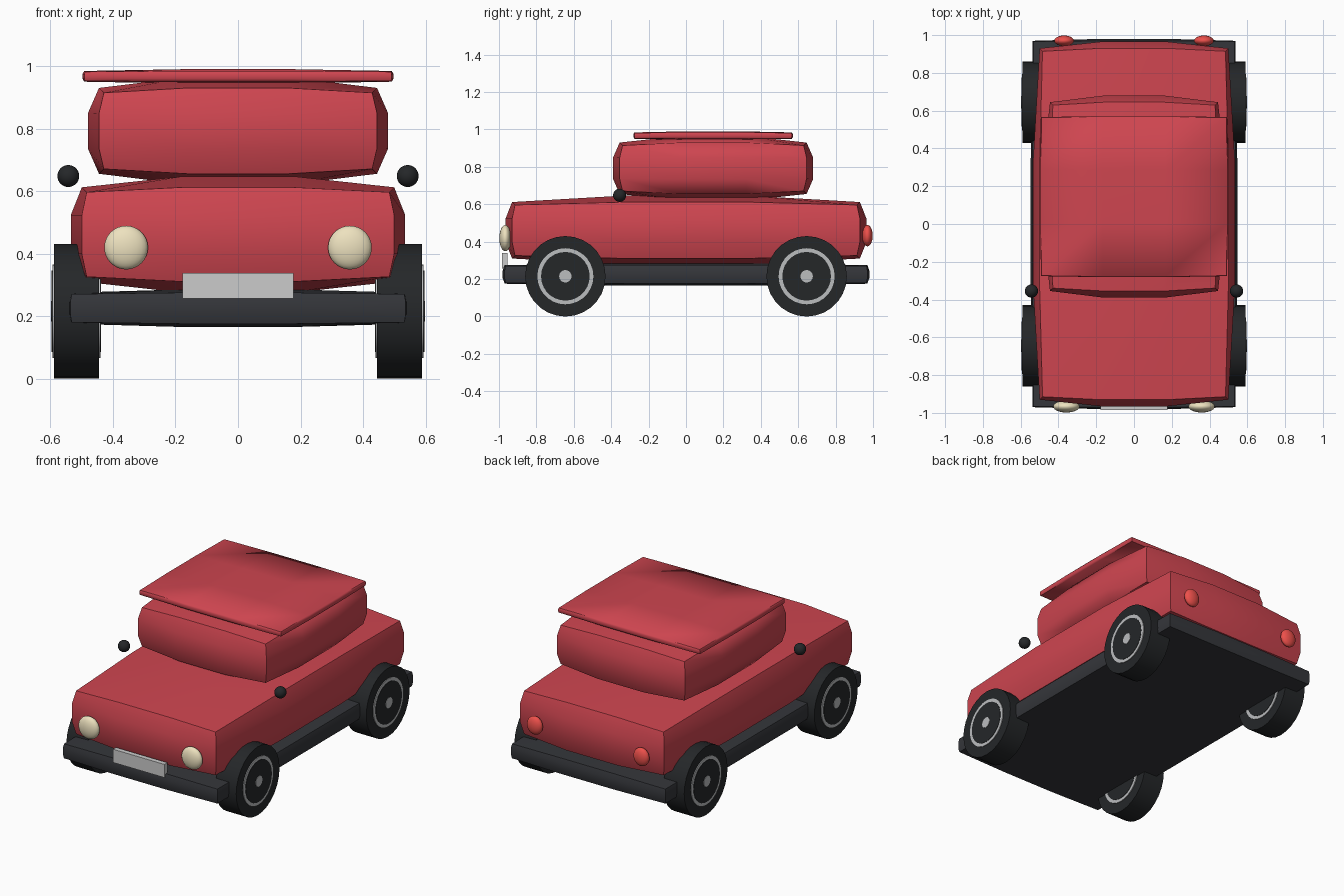
import bpy, bmesh, math
from mathutils import Vector

if "Cube" in bpy.data.objects:
    bpy.data.objects.remove(bpy.data.objects["Cube"])


def paint(name, rgb):
    m = bpy.data.materials.new(name)
    m.diffuse_color = (*rgb, 1)
    m.use_nodes = True
    m.node_tree.nodes["Principled BSDF"].inputs["Base Color"].default_value = m.diffuse_color
    return m


RED = paint("red_paint", (0.62, 0.06, 0.08))
DARK = paint("dark_trim", (0.035, 0.037, 0.043))
BLACK = paint("black_rubber", (0.018, 0.02, 0.022))
SILVER = paint("silver", (0.5, 0.51, 0.52))
CREAM = paint("headlight_cream", (0.85, 0.76, 0.52))
TAIL = paint("tail_red", (0.85, 0.08, 0.07))
PLATE = paint("plate_white", (0.68, 0.69, 0.66))


def finish(name, bm, mat, loc=(0, 0, 0), angle=None):
    me = bpy.data.meshes.new(name)
    bm.to_mesh(me)
    bm.free()
    ob = bpy.data.objects.new(name, me)
    bpy.context.collection.objects.link(ob)
    ob.location = loc
    me.materials.append(mat)
    if angle is not None:
        bpy.ops.object.select_all(action='DESELECT')
        ob.select_set(True)
        bpy.context.view_layer.objects.active = ob
        bpy.ops.object.shade_smooth_by_angle(angle=math.radians(angle))
    return ob


def pillow(name, lo, hi, r, mat, angle=60):
    """Cube cut in thirds, its outer points pulled onto a rounded box."""
    lo, hi = Vector(lo), Vector(hi)
    half = (hi - lo) / 2
    bm = bmesh.new()
    bmesh.ops.create_cube(bm, size=2)
    bmesh.ops.subdivide_edges(bm, edges=bm.edges[:], cuts=2, use_grid_fill=True)
    for v in bm.verts:
        p = Vector(v.co[i] * half[i] for i in range(3))
        core = Vector(max(-(half[i] - r), min(half[i] - r, p[i])) for i in range(3))
        v.co = core + (p - core).normalized() * r
    return finish(name, bm, mat, (lo + hi) / 2, angle)


def ellipsoid(name, loc, radii, mat):
    bm = bmesh.new()
    bmesh.ops.create_uvsphere(bm, u_segments=24, v_segments=16, radius=1)
    bmesh.ops.scale(bm, vec=radii, verts=bm.verts)
    return finish(name, bm, mat, loc, 60)


def disc(name, loc, radius, width, mat):
    """Cylinder lying along x."""
    bm = bmesh.new()
    bmesh.ops.create_cone(bm, cap_ends=True, segments=28, radius1=radius,
                          radius2=radius, depth=width)
    for v in bm.verts:
        v.co = (v.co.z, v.co.x, v.co.y)
    bmesh.ops.recalc_face_normals(bm, faces=bm.faces[:])
    return finish(name, bm, mat, loc, 30)


# Lower body, cabin, roof panel and chassis with bumpers
pillow("body", (-0.535, -0.965, 0.275), (0.535, 0.965, 0.647), 0.12, RED)
pillow("cabin", (-0.48, -0.39, 0.62), (0.48, 0.68, 0.965), 0.12, RED)
pillow("roof_panel", (-0.498, -0.282, 0.944), (0.498, 0.572, 0.99), 0.02, RED)
pillow("chassis", (-0.547, -0.98, 0.165), (0.547, 0.98, 0.285), 0.035, DARK)

# Front plate
bm = bmesh.new()
bmesh.ops.create_cube(bm, size=1)
bmesh.ops.scale(bm, vec=(0.356, 0.03, 0.083), verts=bm.verts)
finish("front_plate", bm, PLATE, (0, -0.97, 0.297))

for side, s in (("left", -1), ("right", 1)):
    # Lamps and mirrors
    ellipsoid(f"{side}_headlight", (s * 0.358, -0.966, 0.419), (0.07, 0.032, 0.07), CREAM)
    ellipsoid(f"{side}_tail_light", (s * 0.37, 0.97, 0.432), (0.052, 0.028, 0.057), TAIL)
    ellipsoid(f"{side}_mirror", (s * 0.543, -0.355, 0.648), (0.035, 0.035, 0.035), BLACK)
    # Wheels: tyre, silver rim ring, dark centre, hub
    for end, y in (("front", -0.645), ("rear", 0.645)):
        loc = (s * 0.517, y, 0.215)
        disc(f"{end}_{side}_tyre", loc, 0.215, 0.145, BLACK)
        disc(f"{end}_{side}_rim", loc, 0.15, 0.154, SILVER)
        disc(f"{end}_{side}_wheel_disc", loc, 0.13, 0.158, BLACK)
        disc(f"{end}_{side}_hub", loc, 0.033, 0.162, SILVER)
